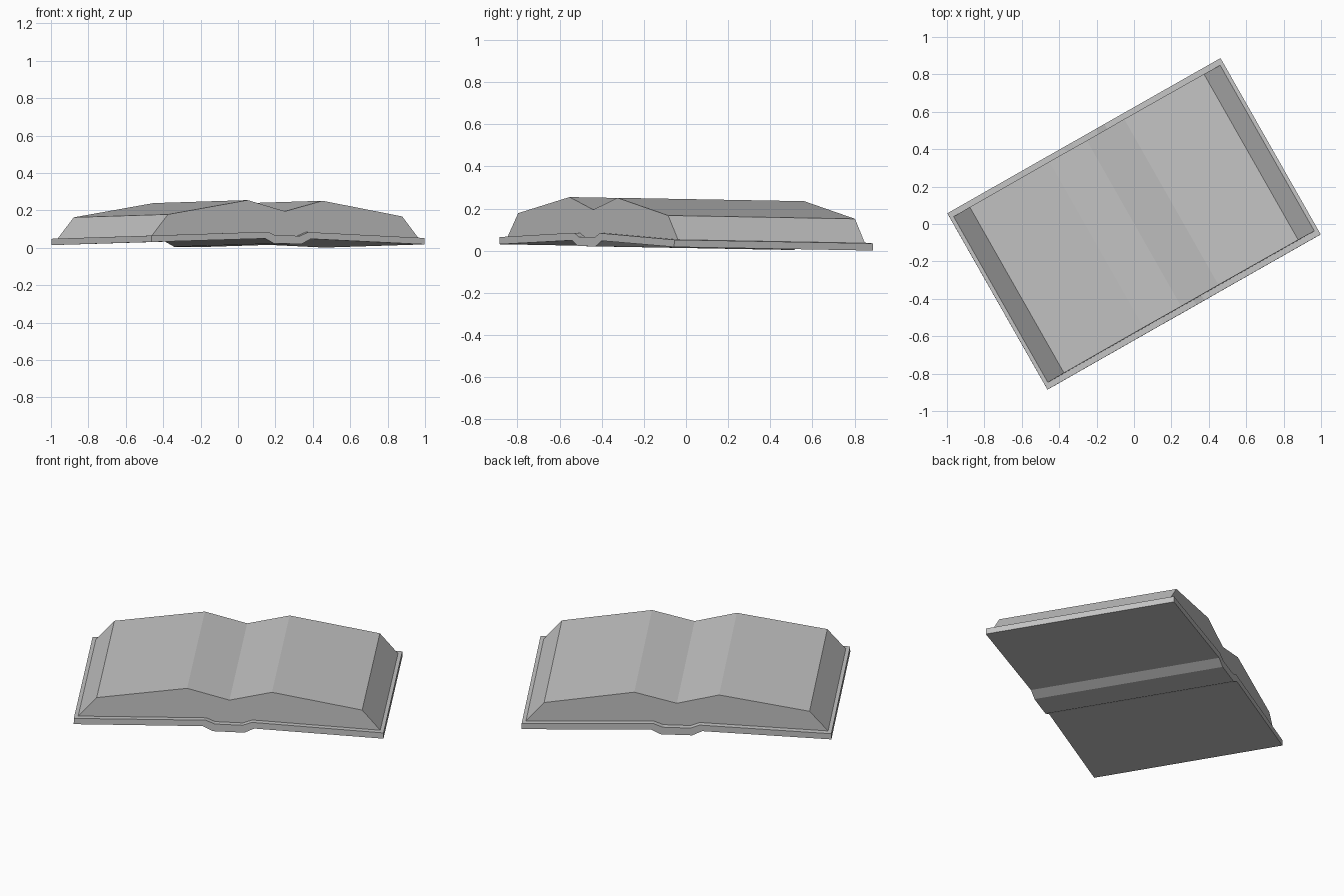
import bpy
import bmesh
from math import radians

if "Cube" in bpy.data.objects:
    bpy.data.objects.remove(bpy.data.objects["Cube"], do_unlink=True)

GREY = 0.55
grey = bpy.data.materials.new("plain grey")
grey.use_nodes = True
grey.diffuse_color = (GREY, GREY, GREY, 1)
grey.node_tree.nodes["Principled BSDF"].inputs["Base Color"].default_value = (GREY, GREY, GREY, 1)

# the book lies turned on the ground with a very slight lean
POSE = (-0.0157, 0.0077, radians(29.6))


def mirrored(half):
    """Full left-to-right line from its right half, listed from the middle outwards."""
    return [(-x, z) for x, z in reversed(half) if x > 0] + half


def slab(name, top_half, bottom_half, half_depth):
    """Extrude the band between a top and a bottom line along the book's spine."""
    top, bottom = mirrored(top_half), mirrored(bottom_half)
    bm = bmesh.new()

    def row(line, y):
        return [bm.verts.new((x, y, z)) for x, z in line]

    tf, tb = row(top, -half_depth), row(top, half_depth)
    bf, bb = row(bottom, -half_depth), row(bottom, half_depth)
    for front, back in ((tf, tb), (bf, bb)):
        for i in range(len(front) - 1):
            bm.faces.new((front[i], front[i + 1], back[i + 1], back[i]))
    for i in (0, -1):
        bm.faces.new((tf[i], tb[i], bb[i], bf[i]))
    for upper, lower in ((tf, bf), (tb, bb)):
        bm.faces.new(upper + lower[::-1])
    bmesh.ops.recalc_face_normals(bm, faces=bm.faces)
    mesh = bpy.data.meshes.new(name)
    bm.to_mesh(mesh)
    bm.free()
    mesh.materials.append(grey)
    obj = bpy.data.objects.new(name, mesh)
    obj.rotation_euler = POSE
    bpy.context.collection.objects.link(obj)
    return obj


# cover: two boards, raised hinges and a low flat spine
slab("cover",
     [(0.075, 0.056), (0.125, 0.076), (0.84, 0.05)],
     [(0.085, 0.013), (0.14, 0.04), (0.84, 0.016)],
     0.542)

# pages: two swelling halves with a valley and sloped outer edges
slab("pages",
     [(0, 0.187), (0.23, 0.245), (0.72, 0.165)],
     [(0.075, 0.055), (0.125, 0.075), (0.82, 0.05)],
     0.51)
